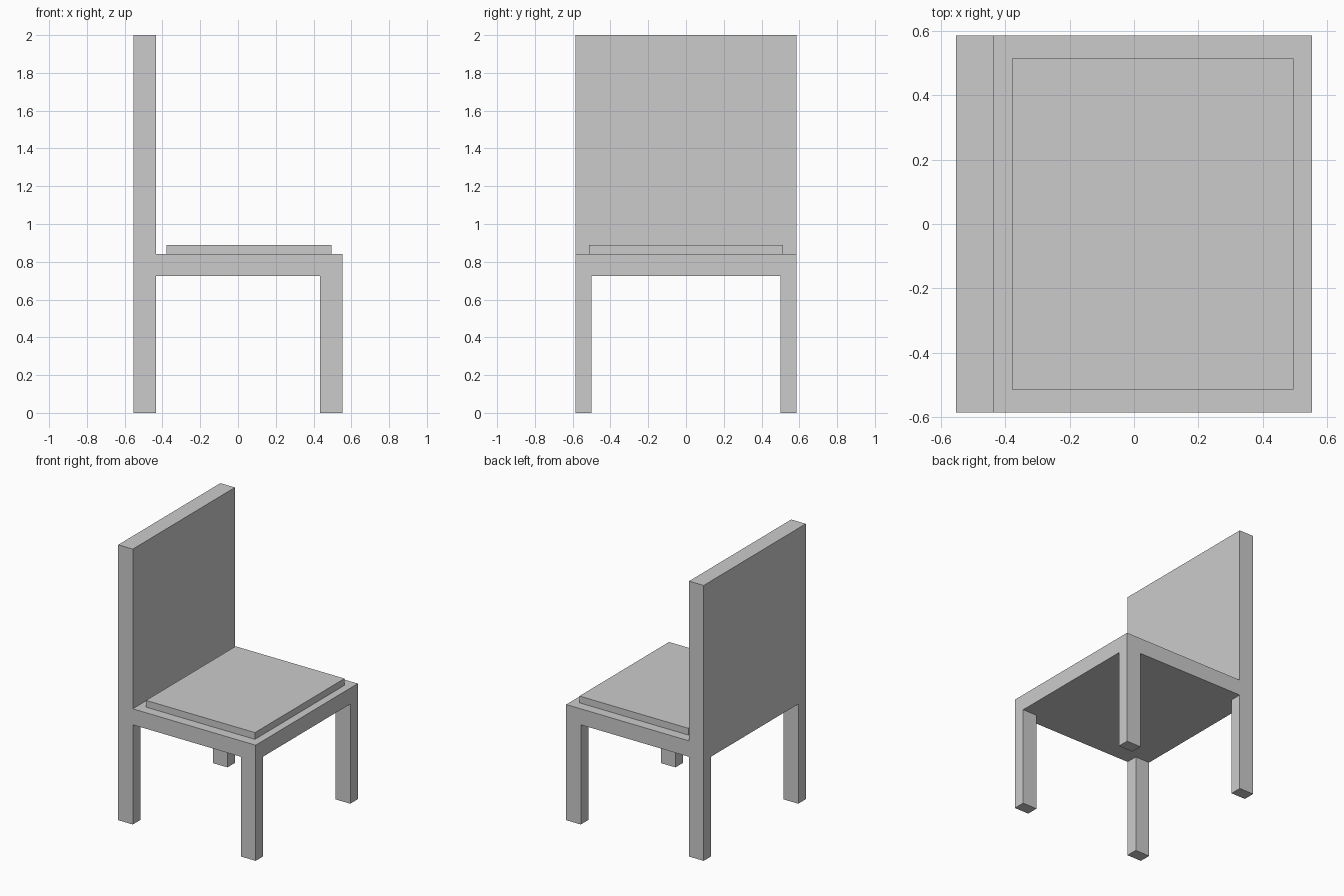
import bpy
import bmesh
from mathutils import Vector

if "Cube" in bpy.data.objects:
    bpy.data.objects.remove(bpy.data.objects["Cube"])

# Shared dimensions
HALF_X, HALF_Y = 0.552, 0.586
THICK = 0.117              # backrest and leg depth along x
LEG_Y = 0.086              # leg width along y
SEAT_BOTTOM, SEAT_TOP, TOP = 0.724, 0.84, 2.0


def box(name, low, high):
    """Axis-aligned box between two corners, origin at its centre."""
    low, high = Vector(low), Vector(high)
    size = high - low
    bm = bmesh.new()
    bmesh.ops.create_cube(bm, size=1)
    bmesh.ops.scale(bm, vec=size, verts=bm.verts)
    mesh = bpy.data.meshes.new(name)
    bm.to_mesh(mesh)
    bm.free()
    obj = bpy.data.objects.new(name, mesh)
    obj.location = (low + high) / 2
    bpy.context.collection.objects.link(obj)
    return obj


inner_back = -HALF_X + THICK

# Tall backrest, flush with the underside of the seat
box("backrest", (-HALF_X, -HALF_Y, SEAT_BOTTOM), (inner_back, HALF_Y, TOP))

# Seat slab in front of the backrest
box("seat", (inner_back, -HALF_Y, SEAT_BOTTOM), (HALF_X, HALF_Y, SEAT_TOP))

# Thin cushion, inset from the seat edges
box("cushion", (-0.379, -0.514, SEAT_TOP), (0.496, 0.514, 0.889))

# Four corner legs
for end, x in (("back", -HALF_X), ("front", HALF_X - THICK)):
    for side, y in (("right", -HALF_Y), ("left", HALF_Y - LEG_Y)):
        box(f"{end}_{side}_leg", (x, y, 0), (x + THICK, y + LEG_Y, SEAT_BOTTOM))
